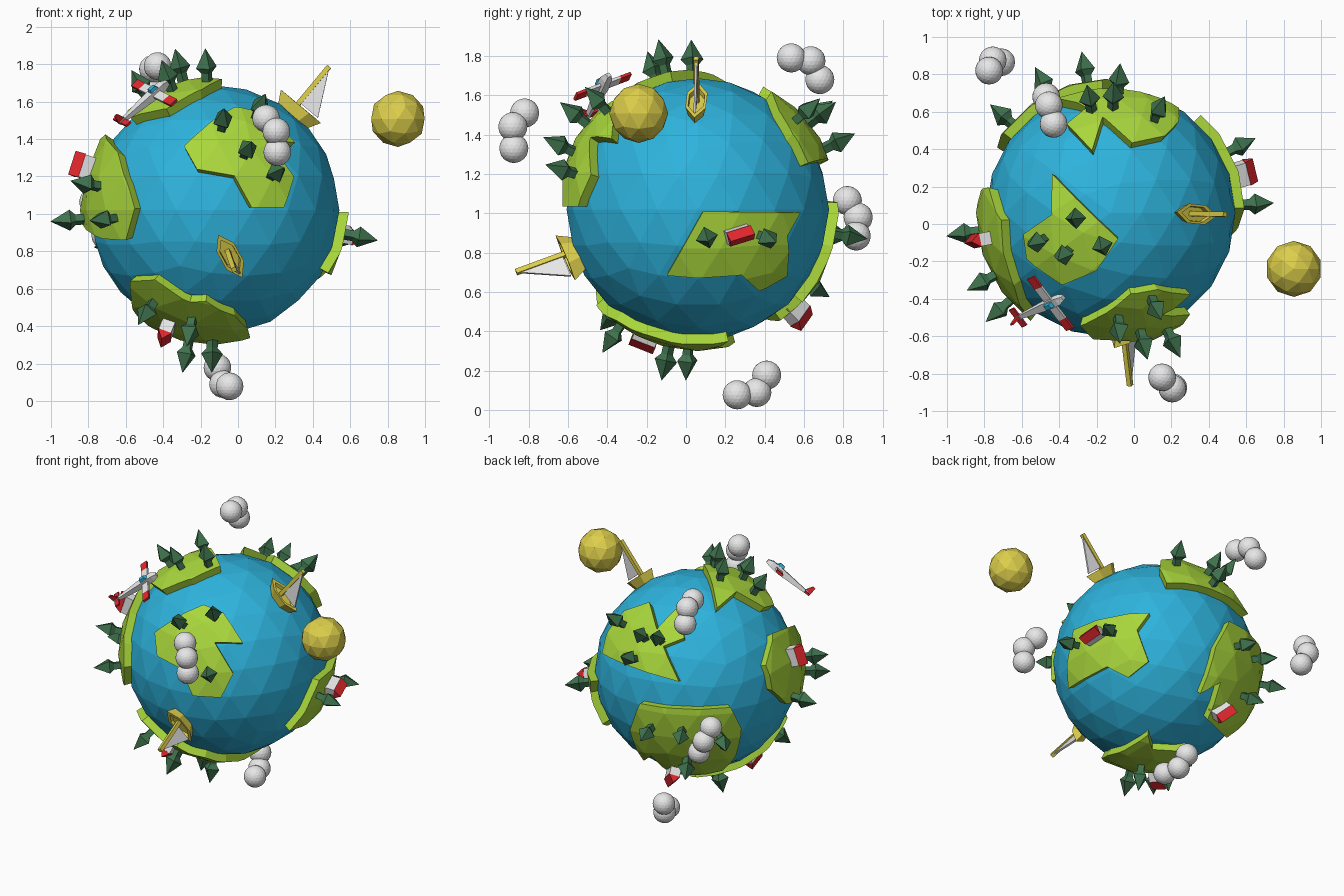
import bpy, bmesh, math
from mathutils import Vector, Matrix

if "Cube" in bpy.data.objects:
    bpy.data.objects.remove(bpy.data.objects["Cube"])

C = Vector((-0.125, 0.06, 1.02))      # globe centre
R, LAND = 0.667, 0.72                 # sea and land radius


def material(name, rgb):
    m = bpy.data.materials.new(name)
    m.diffuse_color = (*rgb, 1)
    m.use_nodes = True
    m.node_tree.nodes["Principled BSDF"].inputs["Base Color"].default_value = m.diffuse_color
    return m


SEA = material("sea blue", (0.027, 0.45, 0.72))
GRASS = material("grass green", (0.40, 0.68, 0.045))
PINE = material("pine green", (0.05, 0.17, 0.075))
WHITE = material("white", (0.8, 0.8, 0.8))
RED = material("red", (0.75, 0.02, 0.025))
YELLOW = material("yellow", (0.72, 0.62, 0.07))

# viewing frames (right, up, toward viewer) used to place things on the globe
s, c, se, ce = (f(math.radians(a)) for a in (35, 25) for f in (math.sin, math.cos))
VIEWS = {
    "front": ((1, 0, 0), (0, 0, 1), (0, -1, 0)),
    "right": ((0, 1, 0), (0, 0, 1), (1, 0, 0)),
    "top": ((1, 0, 0), (0, 1, 0), (0, 0, 1)),
    "back_left": ((-c, -s, 0), (se * s, -se * c, ce), (-ce * s, ce * c, se)),
}


def spot(view, a, b, r):
    """Direction from the globe centre to the point seen at (a, b) in a view."""
    right, up, out = (Vector(v) for v in VIEWS[view])
    if view != "back_left":
        a, b = a - C.dot(right), b - C.dot(up)
    return right * a + up * b + out * math.sqrt(max(r * r - a * a - b * b, 0))


def obj_from(bm, name, mats, matrix=None):
    bmesh.ops.recalc_face_normals(bm, faces=bm.faces)
    me = bpy.data.meshes.new(name)
    bm.to_mesh(me)
    bm.free()
    for m in mats:
        me.materials.append(m)
    ob = bpy.data.objects.new(name, me)
    bpy.context.collection.objects.link(ob)
    if matrix:
        ob.matrix_world = matrix
    return ob


def ball(name, pos, r, sub, mat):
    bm = bmesh.new()
    bmesh.ops.create_icosphere(bm, subdivisions=sub, radius=r)
    return obj_from(bm, name, [mat], Matrix.Translation(pos))


def frame(direction, along, r):
    """Local z points away from the globe, local x runs along the hint."""
    z = Vector(direction).normalized()
    y = z.cross(Vector(along)).normalized()
    x = y.cross(z)
    m = Matrix((x, y, z)).transposed().to_4x4()
    m.translation = C + z * r
    return m


def loft(bm, rings, mat=0):
    """Closed solid through rings of equal length."""
    rs = [[bm.verts.new(p) for p in ring] for ring in rings]
    n = len(rs[0])
    fs = [bm.faces.new(rs[0]), bm.faces.new(rs[-1])]
    for a, b in zip(rs, rs[1:]):
        fs += [bm.faces.new((a[i], a[(i + 1) % n], b[(i + 1) % n], b[i])) for i in range(n)]
    for f in fs:
        f.material_index = mat


def rect(cx, cy, w, d, z):
    return [(cx + i * w / 2, cy + j * d / 2, z) for i, j in ((-1, -1), (1, -1), (1, 1), (-1, 1))]


def box(bm, cx, cy, w, d, z0, z1, mat=0):
    loft(bm, [rect(cx, cy, w, d, z0), rect(cx, cy, w, d, z1)], mat)


def continent(name, points):
    """Wedge from the globe centre, cut to a faceted raised plate."""
    dirs = [Vector(p).normalized() for p in points]
    n = sum(dirs, Vector()).normalized()
    low = 0.62 * min(d.dot(n) for d in dirs)
    bm = bmesh.new()
    loft(bm, [[d / d.dot(n) * h for d in dirs] for h in (low, 1.0)])
    land = obj_from(bm, name, [GRASS], Matrix.Translation(C))
    shell = ball("land_cutter", C, LAND, 3, GRASS)
    shell.hide_render = True
    mod = land.modifiers.new("cut", "BOOLEAN")
    mod.operation, mod.solver, mod.object = "INTERSECT", "EXACT", shell
    bpy.context.view_layer.objects.active = land
    bpy.ops.object.modifier_apply(modifier=mod.name)
    bpy.data.objects.remove(shell)


def tree(d):
    bm = bmesh.new()
    box(bm, 0, 0, 0.042, 0.042, -0.03, 0.06)
    loft(bm, [rect(0, 0, w, w, z) for w, z in ((0.03, 0.035), (0.082, 0.075), (0.001, 0.178))])
    obj_from(bm, "pine_tree", [PINE], frame(d, (0.3, 0.5, 0.8), LAND - 0.01))


def house(d, along):
    bm = bmesh.new()
    box(bm, 0, 0, 0.125, 0.07, -0.03, 0.06)
    loft(bm, [[(x, -0.038, 0.06), (x, 0.038, 0.06), (x, 0, 0.11)] for x in (-0.066, 0.066)], 1)
    obj_from(bm, "house", [WHITE, RED], frame(d, along, LAND - 0.01))


def ship(d, along):
    def plan(k, z):
        return [(x * k, y * k, z) for x, y in ((-0.14, 0), (-0.06, -0.052), (0.06, -0.052),
                                               (0.14, 0), (0.06, 0.052), (-0.06, 0.052))]
    m = frame(d, along, R)
    bm = bmesh.new()
    loft(bm, [plan(0.7, -0.02), plan(1, 0.055), plan(0.75, 0.055), plan(0.7, 0.03)])
    box(bm, -0.02, 0, 0.026, 0.026, 0.02, 0.315)
    obj_from(bm, "ship_hull_and_mast", [YELLOW], m)
    bm = bmesh.new()
    loft(bm, [[(-0.01, y, 0.30), (-0.01, y, 0.065), (0.11, y, 0.065)] for y in (-0.006, 0.006)])
    obj_from(bm, "ship_sail", [WHITE], m)


# Globe and sun
ball("globe", C, R, 3, SEA)
ball("sun", (0.855, -0.24, 1.508), 0.15, 2, YELLOW)

# Continents
continent("front_continent", [spot("front", x, z, LAND) for x, z in (
    (-.29, 1.365), (-.016, 1.58), (.13, 1.55), (.31, 1.385), (.155, 1.39),
    (.305, 1.2), (.25, 1.035), (.075, 1.035), (-.02, 1.205), (-.22, 1.24))])
continent("top_continent", [spot("top", x, y, LAND) for x, y in (
    (-.44, .27), (-.085, -.08), (-.2, -.25), (-.385, -.33), (-.58, -.19), (-.594, -.055), (-.44, .05))])
continent("right_continent", [spot("right", y, z, LAND) for y, z in (
    (-.10, .68), (.087, 1.01), (.59, 1.005), (.52, .885), (.52, .68), (.376, .6), (.284, .685))])
continent("back_continent", [spot("back_left", a, b, LAND) for a, b in (
    (-.63, .11), (-.58, .265), (-.478, .39), (-.31, .445), (-.26, .267), (-.11, .43),
    (-.08, .21), (-.22, .155), (-.115, -.08), (-.355, -.01))])
continent("low_back_continent", [spot("back_left", a, b, LAND) for a, b in (
    (-.374, -.226), (.226, -.25), (.30, -.39), (.26, -.58), (.17, -.675), (-.16, -.69),
    (-.30, -.57), (-.35, -.606), (-.44, -.40))])
continent("left_continent", [
    (-.587, -.04, .407), (-.654, .135, .256), (-.69, .12, .08), (-.71, -.02, -.07), (-.6, -.36, -.155),
    (-.475, -.51, -.16), (-.425, -.575, .01), (-.47, -.52, .15), (-.515, -.385, .31)])
continent("bottom_continent", [
    (-.452, -.4, -.38), (-.32, -.52, -.37), (-.132, -.5, -.49), (-.046, -.52, -.49), (.11, -.418, -.57),
    (.177, -.27, -.635), (.187, .156, -.67), (.08, .075, -.706), (-.128, .19, -.677), (-.42, -.12, -.57)])

# Trees
for view, places in {
    "front": ((-.08, 1.51), (.053, 1.35), (.21, 1.225), (.12, 1.58)),
    "top": ((-.315, .03), (-.525, -.10), (-.38, -.17), (-.17, -.12)),
    "right": ((.107, .874), (.42, .87)),
    "back_left": ((-.535, .33), (-.374, .23), (-.26, .21), (-.45, .077)),
}.items():
    for a, b in places:
        tree(spot(view, a, b, 0.8))
for d in ((-.87, -.124, -.06), (-.685, -.37, .14), (-.595, -.52, -.05),
          (-.155, .865, -.15), (-.405, .78, -.14), (-.645, .58, -.2), (-.38, .67, -.445),
          (-.362, -.44, -.544), (-.132, -.43, -.646), (-.17, -.06, -.86), (-.015, -.18, -.85)):
    tree(d)

# Houses
house((-.72, -.15, .24), (0, 0, 1))
house(spot("right", .284, .88, 0.8), (0, 1, .25))
house((-.17, .52, -.54), (-.72, .71, .36))
house((-.265, -.27, -.66), (0, 1, -.3))

# Sailing ships
ship((.115, -.93, -.34), (.47, 0, -.88))
ship((.64, -.01, .77), (.77, -.08, -.64))

# Clouds
for puffs in (((.15, -.82, 1.51), (.205, -.88, 1.44), (.21, -.875, 1.33)),
              ((-.43, .535, 1.79), (-.455, .635, 1.775), (-.47, .68, 1.68)),
              ((-.775, .82, 1.065), (-.755, .875, .98), (-.71, .865, .885)),
              ((-.11, .41, .178), (-.08, .36, .09), (-.045, .26, .078))):
    for p in puffs:
        ball("cloud_puff", p, 0.074, 3, WHITE)

# Aeroplane: x forward, y across, z away from the globe
plane = frame((-.343, -.493, .606), (.695, .29, .63), 0.853)
bm = bmesh.new()
loft(bm, [[(x, j * w, k * w + dz) for j, k in ((-1, -1), (1, -1), (1, 1), (-1, 1))]
          for x, w, dz in ((-.23, .009, .008), (.02, .024, 0), (.09, .022, 0), (.125, .012, -.004))])
box(bm, .03, 0, .05, .22, -.008, .008)
for side in (-1, 1):
    box(bm, .03, side * .145, .05, .07, -.008, .008, 1)
box(bm, -.21, 0, .035, .12, .002, .014, 1)
loft(bm, [[(-.235, y, .01), (-.185, y, .01), (-.215, y, .065), (-.235, y, .065)] for y in (-.005, .005)], 1)
loft(bm, [rect(.035, 0, .06, .036, .015), rect(.03, 0, .035, .024, .042)], 2)
obj_from(bm, "aeroplane", [WHITE, RED, SEA], plane)
